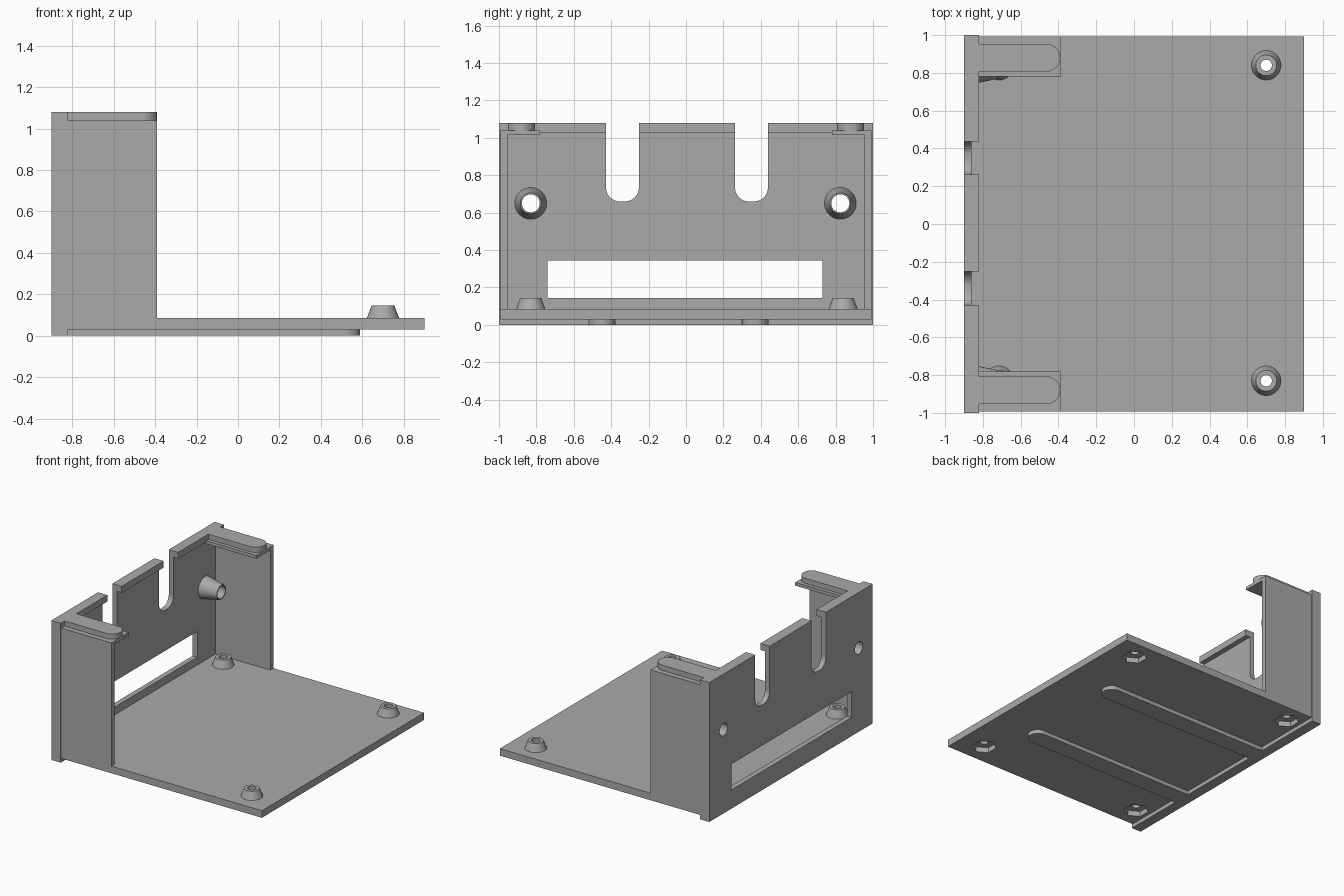
import bpy, bmesh, math
from mathutils import Matrix, Vector

if "Cube" in bpy.data.objects:
    bpy.data.objects.remove(bpy.data.objects["Cube"], do_unlink=True)

grey = bpy.data.materials.new("plain grey")
grey.use_nodes = True
grey.diffuse_color = (0.4, 0.4, 0.4, 1)
grey.node_tree.nodes["Principled BSDF"].inputs["Base Color"].default_value = (0.4, 0.4, 0.4, 1)


def finish(name, bm):
    bmesh.ops.recalc_face_normals(bm, faces=bm.faces)
    mesh = bpy.data.meshes.new(name)
    bm.to_mesh(mesh)
    bm.free()
    mesh.materials.append(grey)
    ob = bpy.data.objects.new(name, mesh)
    bpy.context.collection.objects.link(ob)
    return ob


def prism(name, outline, depth, place):
    """Extrude a 2D outline; place maps (u, v, w) to a world position."""
    bm = bmesh.new()
    face = bm.faces.new([bm.verts.new(place(u, v, depth[0])) for u, v in outline])
    new = bmesh.ops.extrude_face_region(bm, geom=[face])["geom"]
    shift = Vector(place(0, 0, depth[1])) - Vector(place(0, 0, depth[0]))
    bmesh.ops.translate(bm, vec=shift, verts=[v for v in new if isinstance(v, bmesh.types.BMVert)])
    return finish(name, bm)


def flat(u, v, w):      # outline in plan, extruded upwards
    return (u, v, w)


def facing_x(u, v, w):  # outline in y-z, extruded along x
    return (w, u, v)


def along_y(u, v, w):   # outline in x-z, extruded along y
    return (u, w, v)


def box(name, x, y, z):
    corners = [(x[0], y[0]), (x[1], y[0]), (x[1], y[1]), (x[0], y[1])]
    return prism(name, corners, z, flat)


def arc(cx, cy, r, start, end, steps=12):
    angles = [math.radians(start + (end - start) * i / steps) for i in range(steps + 1)]
    return [(cx + r * math.cos(a), cy + r * math.sin(a)) for a in angles]


def disc(cx, cy, r, sides, turn=0):
    return arc(cx, cy, r, turn, turn + 360, sides)[:-1]


def tongue(name, x0, x1, y, half, z):
    """Flat strip with a rounded front end."""
    outline = [(x0, y - half)] + arc(x1 - half, y, half, -90, 90, 16) + [(x0, y + half)]
    return prism(name, outline, z, flat)


def hollow_cone(name, base, tip, hole, height, matrix, sides=48):
    bm = bmesh.new()
    pts = [(hole, 0), (base, 0), (tip, height), (hole, height)]
    rings = []
    for r, z in pts:
        rings.append([bm.verts.new((x, y, z)) for x, y in disc(0, 0, r, sides)])
    for k in range(4):
        a, b = rings[k], rings[(k + 1) % 4]
        for i in range(sides):
            j = (i + 1) % sides
            bm.faces.new((a[i], a[j], b[j], b[i]))
    bm.transform(matrix)
    ob = finish(name, bm)
    smooth(ob)
    return ob


def smooth(ob):
    bpy.ops.object.select_all(action="DESELECT")
    ob.select_set(True)
    bpy.context.view_layer.objects.active = ob
    bpy.ops.object.shade_smooth_by_angle(angle=math.radians(30))


def cut(ob, cutters):
    bpy.context.view_layer.objects.active = ob
    for c in cutters:
        c.hide_render = True
        mod = ob.modifiers.new("cut", "BOOLEAN")
        mod.operation, mod.solver, mod.object = "DIFFERENCE", "EXACT", c
        bpy.ops.object.modifier_apply(modifier=mod.name)
        bpy.data.objects.remove(c, do_unlink=True)


BACK, INNER, LIP, FRONT, ARM = -0.9, -0.86, -0.82, 0.9, -0.39
SIDE, UNDER, DECK, TOP = 0.993, 0.03, 0.085, 1.08

# Floor with nut pockets and screw holes under the four studs
floor = box("floor", (INNER, FRONT), (-SIDE, SIDE), (UNDER, DECK))
cutters = []
for x in (-0.715, 0.7):
    for y in (-0.83, 0.84):
        cutters.append(prism("pocket", disc(x, y, 0.088, 6, 30), (0, 0.07), flat))
        cutters.append(prism("hole", disc(x, y, 0.03, 48), (0, 0.2), flat))
        hollow_cone("floor_stud", 0.078, 0.055, 0.03, 0.06, Matrix.Translation((x, y, DECK)))
cut(floor, cutters)

# Back wall with top and bottom lips, cable notches, window and screw holes
profile = [(BACK, 0), (LIP, 0), (LIP, UNDER), (INNER, UNDER),
           (INNER, 1.03), (LIP, 1.03), (LIP, TOP), (BACK, TOP)]
wall = prism("back_wall", profile, (-1, 1), along_y)
cutters = [prism("window", [(-0.74, 0.145), (0.73, 0.145), (0.73, 0.345), (-0.74, 0.345)],
                 (-1, -0.7), facing_x)]
for y in (-0.34, 0.35):
    h, r, low = 0.088, 0.075, 0.66
    notch = (arc(y - h + r, low + r, r, 180, 270) + arc(y + h - r, low + r, r, 270, 360)
             + [(y + h, 1.2), (y - h, 1.2)])
    cutters.append(prism("notch", notch, (-1, -0.7), facing_x))
for y in (-0.83, 0.825):
    cutters.append(prism("hole", disc(y, 0.65, 0.048, 48), (-1, -0.7), facing_x))
    turn = Matrix.Translation((INNER, y, 0.65)) @ Matrix.Rotation(math.pi / 2, 4, "Y")
    hollow_cone("wall_boss", 0.085, 0.056, 0.048, 0.14, turn)
cut(wall, cutters)

# Side walls, corner posts, top ledges and tongues, mirrored across y
for name, s in (("left", 1), ("right", -1)):
    def span(a, b):
        return tuple(sorted((s * a, s * b)))
    box(name + "_side_wall", (INNER, ARM), span(0.955, SIDE), (DECK, 1.04))
    box(name + "_corner_post", (INNER, LIP), span(0.955, 1), (UNDER, 1.03))
    box(name + "_top_ledge", (INNER, ARM), span(0.78, 0.955), (1.015, 1.04))
    tongue(name + "_top_tongue", LIP, ARM, s * 0.88, 0.073, (1.04, TOP))

# Slide rails under the floor
for y in (-0.45, 0.37):
    tongue("under_rail", LIP, 0.59, y, 0.072, (0, UNDER))
